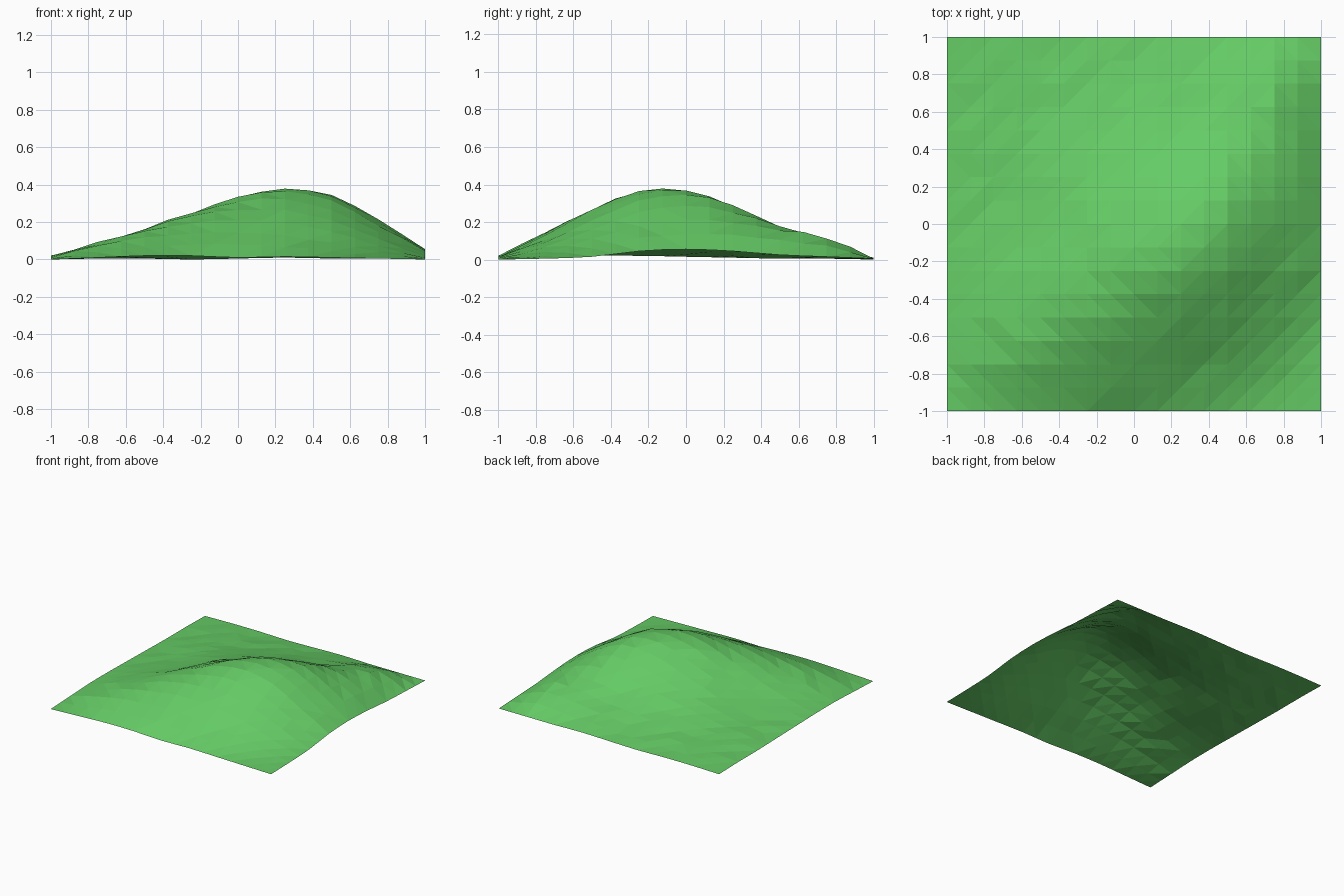
import bpy, bmesh, math, random

if "Cube" in bpy.data.objects:
    bpy.data.objects.remove(bpy.data.objects["Cube"])

random.seed(4)
N = 16  # cells per side

# Survey heights in hundredths, rows from back (y=1) to front (y=-1), every 0.25
survey = [
    [0, 0.5, 0.5, 0, 0.5, 1, 0.5, 0.5, 0.5],
    [0.5, 1.5, 2.5, 3.5, 4.5, 6.5, 10, 11.7, 1.5],
    [0.5, 3, 5, 8, 11, 14, 17, 16, 2.5],
    [1, 4, 8, 14, 21, 27, 28.5, 20, 4.5],
    [1.5, 5, 11, 20, 30, 36.7, 34.5, 22, 5.5],
    [2, 7, 14.5, 25, 33.5, 36.5, 31, 18, 4.5],
    [2, 9, 16.5, 23.5, 26.5, 26, 21, 11, 1.5],
    [1, 7, 11.5, 14, 14, 12.5, 9, 4, 0.5],
    [0, 1, 2, 2, 1, 1.5, 1, 0.5, 0],
]
survey.reverse()


def spline(p, t):
    """Catmull-Rom through evenly spaced values, t in 0..1."""
    s = t * (len(p) - 1)
    i = min(int(s), len(p) - 2)
    f = s - i
    b, c = p[i], p[i + 1]
    a = p[i - 1] if i else 2 * b - c
    d = p[i + 2] if i + 2 < len(p) else 2 * c - b
    return b + f / 2 * (c - a + f * (2 * a - 5 * b + 4 * c - d + f * (3 * (b - c) + d - a)))


def height(x, y):
    rows = [spline(r, (x + 1) / 2) for r in survey]
    return max(0.0, spline(rows, (y + 1) / 2) / 100)


# Faceted hill sheet: grid raised to the surveyed heights with slight roughness
bm = bmesh.new()
bmesh.ops.create_grid(bm, x_segments=N, y_segments=N, size=1.0)
for v in bm.verts:
    inside = max(abs(v.co.x), abs(v.co.y)) < 0.99
    h = height(v.co.x, v.co.y)
    rough = random.uniform(-0.006, 0.006) if inside and h < 0.33 else 0
    v.co.z = max(0.0, h + rough)
bmesh.ops.triangulate(bm, faces=bm.faces[:], quad_method='SHORT_EDGE')
mesh = bpy.data.meshes.new("grassy_hill")
bm.to_mesh(mesh)
bm.free()

hill = bpy.data.objects.new("grassy_hill", mesh)
bpy.context.collection.objects.link(hill)
grass = bpy.data.materials.new("grass")
grass.diffuse_color = (0.13, 0.6, 0.13, 1)
grass.use_nodes = True
grass.node_tree.nodes["Principled BSDF"].inputs["Base Color"].default_value = grass.diffuse_color
mesh.materials.append(grass)
